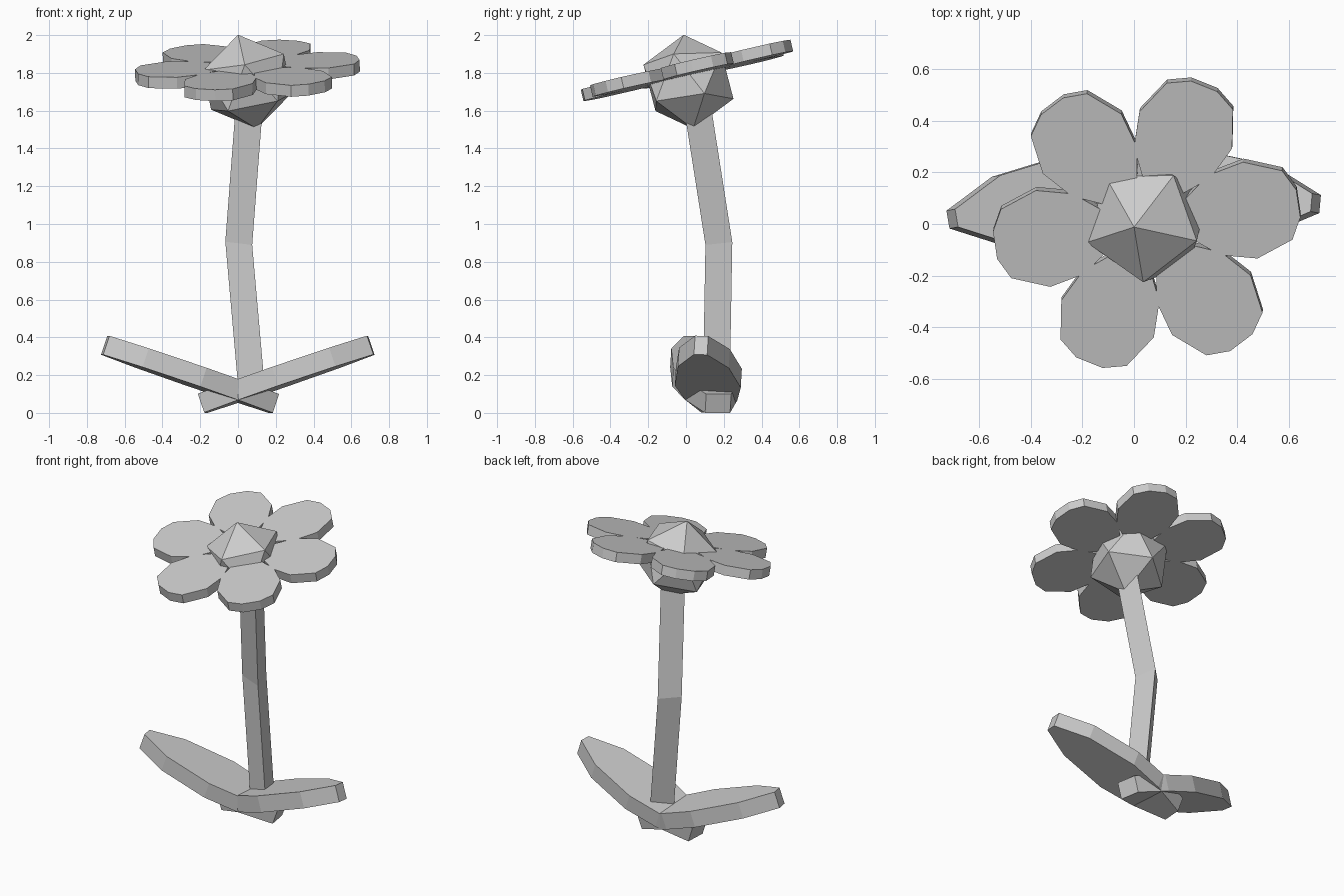
import bpy, bmesh, math
from mathutils import Vector

if "Cube" in bpy.data.objects:
    bpy.data.objects.remove(bpy.data.objects["Cube"])

grey = bpy.data.materials.new("plain_grey")
grey.diffuse_color = (0.6, 0.6, 0.6, 1)
grey.use_nodes = True
grey.node_tree.nodes["Principled BSDF"].inputs["Base Color"].default_value = grey.diffuse_color


def finish(name, bm):
    bmesh.ops.recalc_face_normals(bm, faces=bm.faces)
    mesh = bpy.data.meshes.new(name)
    bm.to_mesh(mesh)
    bm.free()
    mesh.materials.append(grey)
    obj = bpy.data.objects.new(name, mesh)
    bpy.context.collection.objects.link(obj)


def loft(name, rings):
    """Capped solid through rings of equal point count."""
    bm = bmesh.new()
    loops = [[bm.verts.new(p) for p in ring] for ring in rings]
    n = len(loops[0])
    for a, b in zip(loops, loops[1:]):
        for i in range(n):
            j = (i + 1) % n
            bm.faces.new((a[i], a[j], b[j], b[i]))
    bm.faces.new(loops[0])
    bm.faces.new(loops[-1])
    finish(name, bm)


def slab(name, half, thick, origin, u, v):
    """Flat plate from (length, half width) stations, mirrored about its axis."""
    u = u.normalized()
    v = (v - u * v.dot(u)).normalized()
    w = u.cross(v) * thick / 2
    outline = half + [(r, -h) for r, h in reversed(half)]
    pts = [origin + u * r + v * h for r, h in outline]
    loft(name, [[p - w for p in pts], [p + w for p in pts]])


# Flower centre: tilted twenty-sided ball
axis = Vector((-0.05, -0.025, 0.25)).normalized()
right = (Vector((1, 0, 0)) - axis * axis.x).normalized()
back = axis.cross(right)
centre, radius = Vector((0.05, 0.013, 1.753)), 0.255
bm = bmesh.new()
for z, turn, count in ((1, 0, 1), (0.447, -88, 5), (-0.447, -52, 5), (-1, 0, 1)):
    flat = math.sqrt(1 - z * z)
    for i in range(count):
        a = math.radians(turn + 72 * i)
        offset = axis * z + (right * math.cos(a) + back * math.sin(a)) * flat
        bm.verts.new(centre + offset * radius)
bmesh.ops.convex_hull(bm, input=bm.verts)
finish("flower_centre", bm)

# Six petals on one tilted plane
petal = [(0.15, 0.07), (0.265, 0.16), (0.405, 0.193), (0.55, 0.138), (0.593, 0.055)]
hub = Vector((0.05, 0.005, 1.813))
plane_x = Vector((1, 0, 0.03)).normalized()
plane_y = Vector((0, 1, 0.23)).normalized()
for i in range(6):
    a = math.radians(8 + 60 * i)
    u = plane_x * math.cos(a) + plane_y * math.sin(a)
    v = plane_y * math.cos(a) - plane_x * math.sin(a)
    slab(f"petal_{i + 1}", petal, 0.062, hub, u, v)

# Bent three-sided stem
path = [(0.09, 0.148, 0.05), (0.015, 0.163, 0.9), (0.07, 0.05, 1.62)]
rings = []
for x, y, z in path:
    ring = []
    for deg in (-45, 75, 195):
        dx, dy = 0.085 * math.cos(math.radians(deg)), 0.085 * math.sin(math.radians(deg))
        ring.append(Vector((x + dx, y + dy, z + 0.08 * dy - 0.1 * dx)))
    rings.append(ring)
loft("stem", rings)

# Two leaves crossing at the base
leaf = [(0, 0.067), (0.22, 0.14), (0.45, 0.175), (0.785, 0.135), (1, 0.035)]
for name, root, tip in (
    ("right_leaf", (-0.19, 0.15, 0.05), (0.703, 0.08, 0.358)),
    ("left_leaf", (0.19, 0.17, 0.05), (-0.703, 0.02, 0.358)),
):
    root, tip = Vector(root), Vector(tip)
    d = tip - root
    slab(name, [(t * d.length, h) for t, h in leaf], 0.105, root, d, Vector((0, 1, -0.06)))
